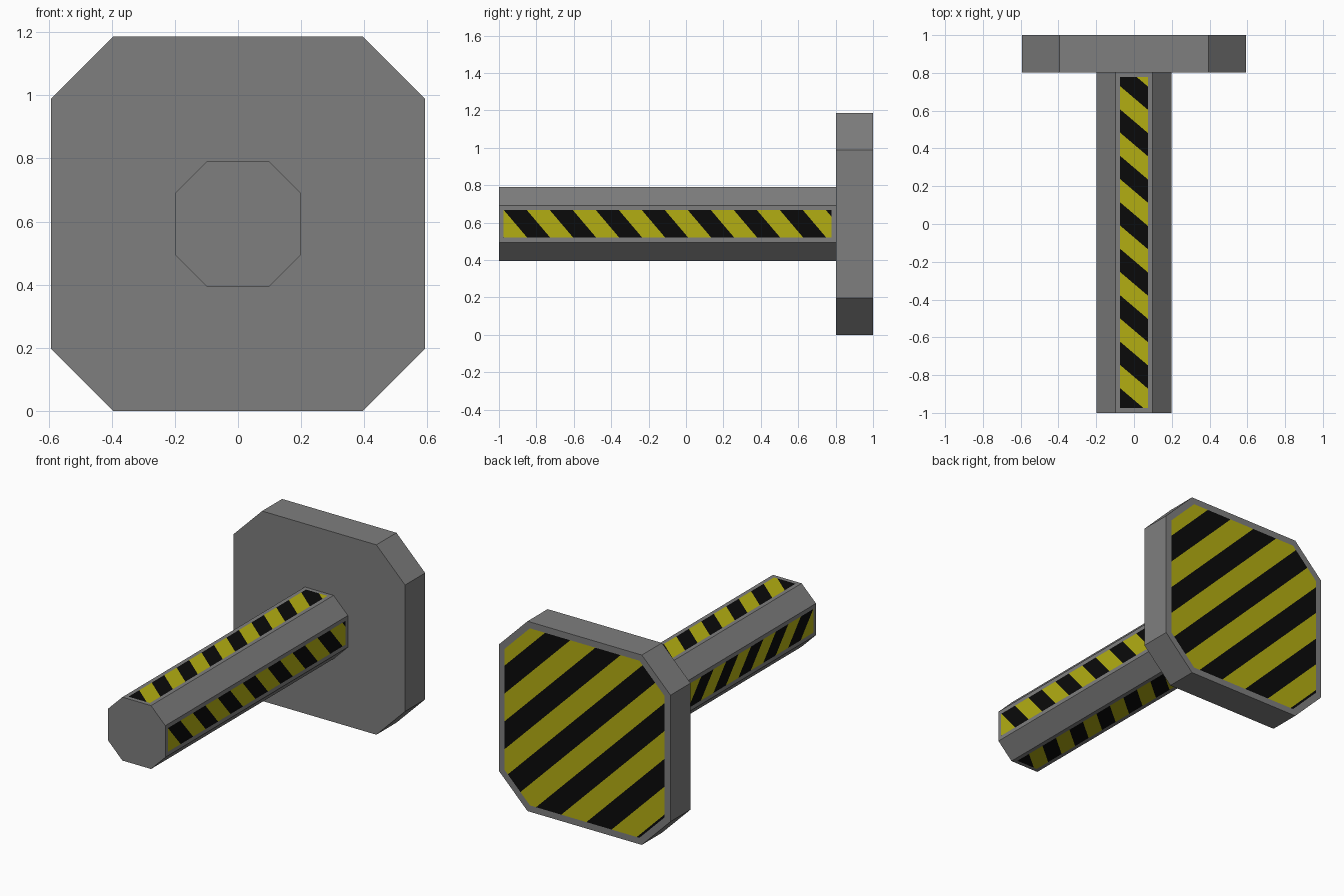
import bpy, bmesh, math
from mathutils import Vector

if "Cube" in bpy.data.objects:
    bpy.data.objects.remove(bpy.data.objects["Cube"])


def material(name, rgb):
    m = bpy.data.materials.new(name)
    m.diffuse_color = (*rgb, 1)
    m.use_nodes = True
    m.node_tree.nodes["Principled BSDF"].inputs["Base Color"].default_value = m.diffuse_color
    return m


MATS = [material("grey metal", (0.21, 0.21, 0.21)),
        material("warning yellow", (0.45, 0.42, 0.006)),
        material("warning black", (0.003, 0.003, 0.003))]
CZ = 0.593  # height of the central axis


def octagon_prism(half, cut, y0, y1):
    """Square bar along y with its four long edges cut off."""
    a, b = half, half - cut
    pts = [(b, -a), (a, -b), (a, b), (b, a), (-b, a), (-a, b), (-a, -b), (-b, -a)]
    bm = bmesh.new()
    base = bm.faces.new([bm.verts.new((x, y0, CZ + z)) for x, z in pts])
    ext = bmesh.ops.extrude_face_region(bm, geom=[base])
    verts = [v for v in ext["geom"] if isinstance(v, bmesh.types.BMVert)]
    bmesh.ops.translate(bm, vec=(0, y1 - y0, 0), verts=verts)
    if base not in bm.faces[:] or not any(abs(f.calc_center_median().y - y0) < 1e-5 for f in bm.faces):
        bm.faces.new([v for v in bm.verts if abs(v.co.y - y0) < 1e-5])
    bmesh.ops.recalc_face_normals(bm, faces=bm.faces[:])
    bm.normal_update()
    return bm


def face_towards(bm, normal):
    return max(bm.faces, key=lambda f: f.normal.dot(Vector(normal)))


def hazard_panel(bm, face, border, direction, phase, period):
    """Inset a face and slice it into alternating diagonal stripes."""
    d = Vector(direction)
    bmesh.ops.inset_individual(bm, faces=[face], thickness=border, use_even_offset=True)
    values = [v.co.dot(d) for v in face.verts]
    step = period / 2
    first = math.ceil((min(values) - phase) / step)
    last = math.floor((max(values) - phase) / step)
    panel = [face]
    for i in range(first, last + 1):
        geom = set(panel)
        for f in panel:
            geom.update(f.edges)
            geom.update(f.verts)
        cut = bmesh.ops.bisect_plane(bm, geom=list(geom), dist=1e-5, plane_no=d,
                                     plane_co=d * ((phase + i * step) / d.length_squared))
        panel = [g for g in cut["geom"] if isinstance(g, bmesh.types.BMFace)]
    for f in panel:
        band = math.floor((f.calc_center_median().dot(d) - phase) / step)
        f.material_index = 2 if band % 2 == 0 else 1


def finish(bm, name):
    me = bpy.data.meshes.new(name)
    bm.to_mesh(me)
    bm.free()
    for m in MATS:
        me.materials.append(m)
    bpy.context.collection.objects.link(bpy.data.objects.new(name, me))


# Shaft with a striped panel on each of its four wide sides
K = 0.85
side_phase = -0.975 + K * (CZ + 0.075)
top_phase = -0.991 - K * 0.075
shaft = octagon_prism(0.198, 0.099, -1.0, 0.802)
panels = [((1, 0, 0), (0, 1, K), side_phase), ((-1, 0, 0), (0, 1, K), side_phase),
          ((0, 0, 1), (K, 1, 0), top_phase), ((0, 0, -1), (-K, 1, 0), top_phase)]
targets = [face_towards(shaft, n) for n, _, _ in panels]
for f, (_, d, phase) in zip(targets, panels):
    hazard_panel(shaft, f, 0.025, d, phase, 0.246)
finish(shaft, "shaft")

# Head plate with a striped back
head = octagon_prism(0.593, 0.198, 0.802, 1.0)
hazard_panel(head, face_towards(head, (0, 1, 0)), 0.04, (1, 0, 1), 1.246, 0.348)
finish(head, "head_plate")
